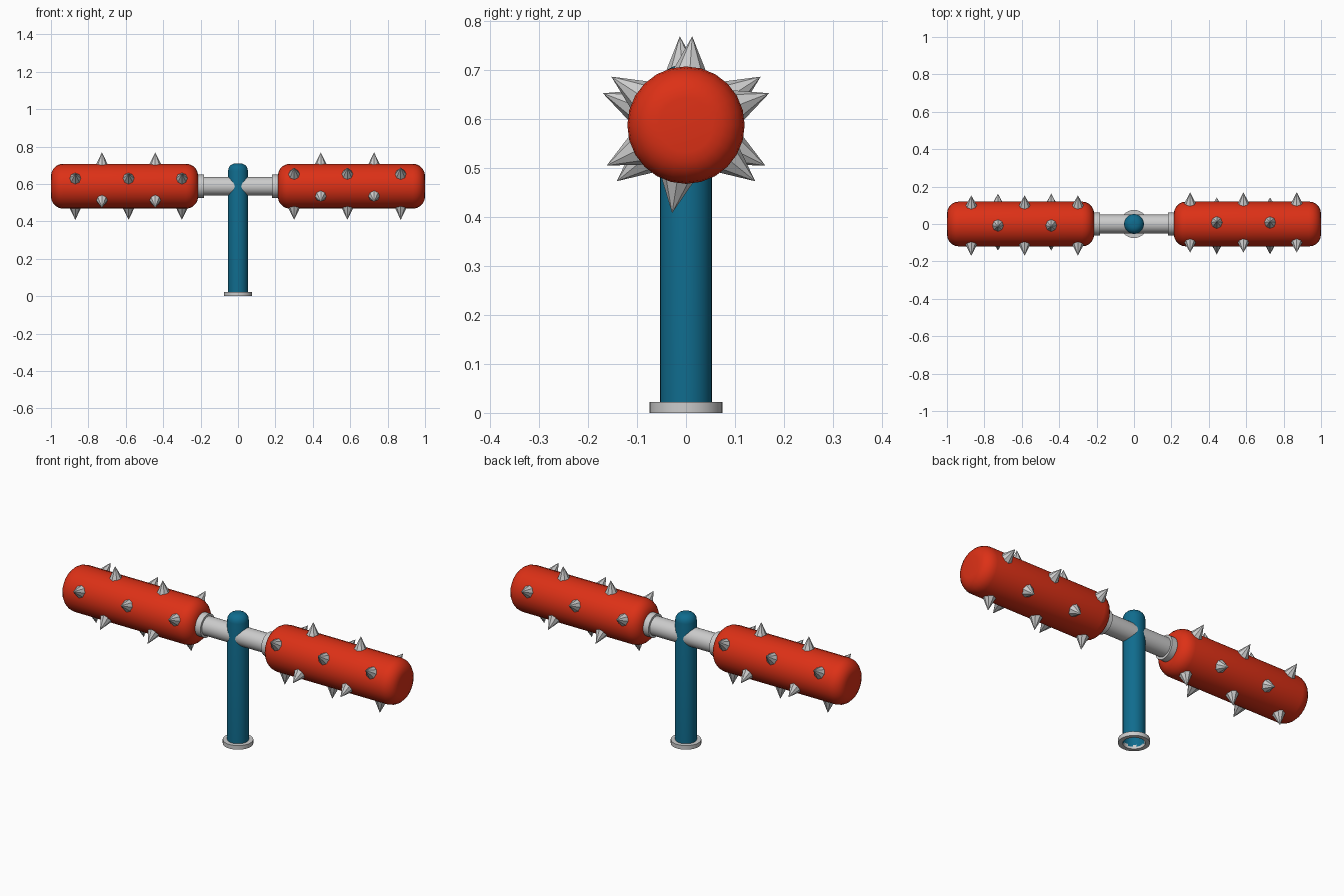
import bpy, bmesh
from math import sin, cos, pi, radians
from mathutils import Matrix, Vector

if "Cube" in bpy.data.objects:
    bpy.data.objects.remove(bpy.data.objects["Cube"])

HUB_Z = 0.588


def material(name, color):
    m = bpy.data.materials.new(name)
    m.diffuse_color = color
    m.use_nodes = True
    m.node_tree.nodes["Principled BSDF"].inputs["Base Color"].default_value = m.diffuse_color
    return m


RED = material("red_paint", (0.72, 0.03, 0.008, 1))
BLUE = material("blue_paint", (0.005, 0.15, 0.27, 1))


def finish(name, bm, mat=None, smooth=True):
    bmesh.ops.recalc_face_normals(bm, faces=bm.faces)
    me = bpy.data.meshes.new(name)
    bm.to_mesh(me)
    bm.free()
    ob = bpy.data.objects.new(name, me)
    bpy.context.collection.objects.link(ob)
    if mat:
        me.materials.append(mat)
    if smooth:
        bpy.ops.object.select_all(action='DESELECT')
        ob.select_set(True)
        bpy.context.view_layer.objects.active = ob
        bpy.ops.object.shade_smooth_by_angle(angle=radians(35))
    return ob


def lathe(name, profile, sides, mat=None, along_x=False, closed=False):
    """Spin (radius, height) points about z, or about the hub axis."""
    bm = bmesh.new()
    verts = [bm.verts.new((r, 0, h)) for r, h in profile]
    pairs = list(zip(verts, verts[1:]))
    if closed:
        pairs.append((verts[-1], verts[0]))
    edges = [bm.edges.new(p) for p in pairs]
    bmesh.ops.spin(bm, geom=verts + edges, cent=(0, 0, 0), axis=(0, 0, 1),
                   angle=2 * pi, steps=sides, use_merge=True)
    bmesh.ops.remove_doubles(bm, verts=bm.verts, dist=1e-5)
    if along_x:
        bm.transform(Matrix.Translation((0, 0, HUB_Z)) @ Matrix.Rotation(pi / 2, 4, 'Y'))
    return finish(name, bm, mat)


def arc(r, h, rad, a0, a1, n=5):
    """Rounded corner points for a profile."""
    return [(r + rad * cos(radians(a0 + (a1 - a0) * i / n)),
             h + rad * sin(radians(a0 + (a1 - a0) * i / n))) for i in range(n + 1)]


# Base ring and hollow round-topped post
lathe("base_ring", [(0.053, 0), (0.075, 0), (0.075, 0.022), (0.053, 0.022)], 32, closed=True)
lathe("post", [(0.053, 0.012)] + arc(0.013, 0.67, 0.04, 0, 90) + [(0, 0.71)], 32, BLUE)

# Cross axle
lathe("axle", [(0, -0.23), (0.05, -0.23), (0.05, 0.23), (0, 0.23)], 32, along_x=True)

# Spike rings: (x positions, angles around the roller); second side is turned half a turn
SPIKES = [((0.30, 0.585, 0.87), (-99, 21, 147)),
          ((0.4425, 0.7275), (86, -153, -39))]


def spikes(name, turn):
    bm = bmesh.new()
    for xs, angles in SPIKES:
        for x in xs:
            for a in angles:
                d = Vector((0, cos(radians(a)), sin(radians(a))))
                pos = Vector((x, 0, HUB_Z)) + d * 0.1465
                rot = d.to_track_quat('Z', 'X').to_matrix().to_4x4()
                bmesh.ops.create_cone(bm, cap_ends=True, segments=8, radius1=0.034,
                                      radius2=0, depth=0.071,
                                      matrix=turn @ Matrix.Translation(pos) @ rot)
    finish(name, bm, smooth=False)


for side, s in (("right", 1), ("left", -1)):
    turn = Matrix.Rotation(0 if s > 0 else pi, 4, 'Z')
    # Collar and rounded roller
    parts = [
        lathe(side + "_collar", [(0, 0.182), (0.062, 0.182), (0.062, 0.214), (0, 0.214)],
              32, along_x=True),
        lathe(side + "_roller", [(0, 0.213)] + arc(0.055, 0.278, 0.065, -90, 0)
              + arc(0.055, 0.935, 0.065, 0, 90) + [(0, 1.0)], 24, RED, along_x=True)]
    for p in parts:
        p.data.transform(turn)
    spikes(side + "_spikes", turn)
